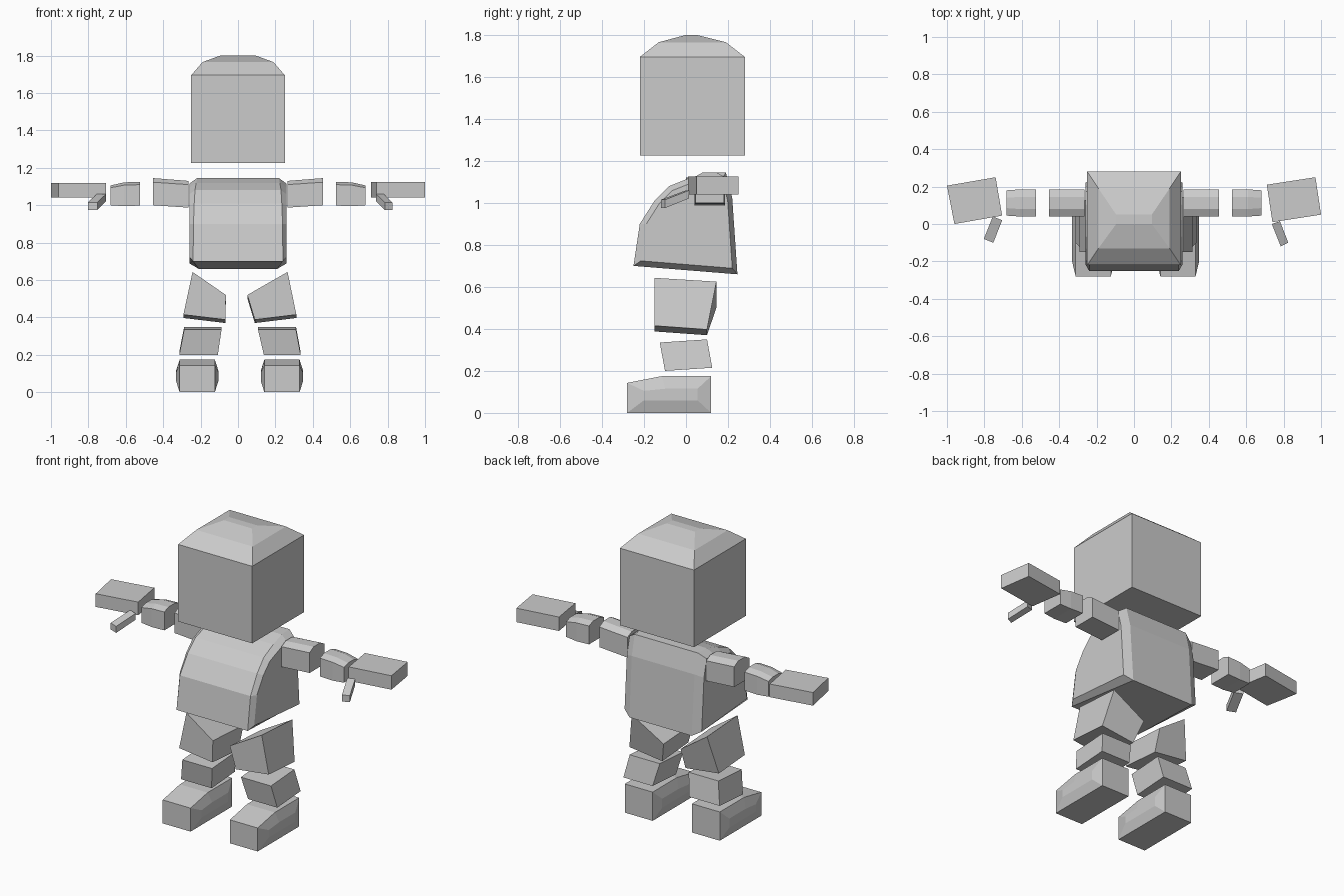
import bpy
import bmesh

if "Cube" in bpy.data.objects:
    bpy.data.objects.remove(bpy.data.objects["Cube"])

grey = bpy.data.materials.new("plain grey")
grey.diffuse_color = (0.6, 0.6, 0.6, 1)
grey.use_nodes = True
grey.node_tree.nodes["Principled BSDF"].inputs["Base Color"].default_value = grey.diffuse_color


def loft(name, rings):
    """Skin a stack of equal-sized point loops and cap both ends."""
    bm = bmesh.new()
    loops = [[bm.verts.new(p) for p in ring] for ring in rings]
    n = len(loops[0])
    for a, b in zip(loops, loops[1:]):
        for i in range(n):
            j = (i + 1) % n
            bm.faces.new((a[i], a[j], b[j], b[i]))
    bm.faces.new(loops[0])
    bm.faces.new(loops[-1])
    bmesh.ops.recalc_face_normals(bm, faces=bm.faces)
    mesh = bpy.data.meshes.new(name)
    bm.to_mesh(mesh)
    bm.free()
    mesh.materials.append(grey)
    obj = bpy.data.objects.new(name, mesh)
    bpy.context.collection.objects.link(obj)
    return obj


def rect(x, y0, y1, z):
    return [(-x, y0, z), (x, y0, z), (x, y1, z), (-x, y1, z)]


# Head: cube with a stepped hipped crown
loft("head", [rect(0.25, -0.22, 0.28, 1.225),
              rect(0.25, -0.22, 0.28, 1.695),
              rect(0.19, -0.13, 0.19, 1.765),
              rect(0.095, 0.0, 0.05, 1.8)])

# Torso: curved side profile with bevelled side panels
profile = [(-0.25, 0.70), (-0.22, 0.90), (-0.15, 1.01), (-0.08, 1.08),
           (0.02, 1.12), (0.11, 1.145), (0.19, 1.145), (0.22, 1.025), (0.245, 0.66)]


def torso_edge(side):
    return [(side * (0.225 - 0.06 * y), y, z) for y, z in profile]


def torso_panel(side):
    k = 0.88
    return [(side * 0.26, 0.04 + (y - 0.04) * k, 0.9 + (z - 0.9) * k) for y, z in profile]


loft("torso", [torso_panel(-1), torso_edge(-1), torso_edge(1), torso_panel(1)])


# Arms: segments with chamfered tops, narrowing towards the hand
def arm_ring(x, y0, y1, z0, z1, c):
    return [(x, y0, z0), (x, y1, z0), (x, y1, z1 - c), (x, y1 - 0.04, z1),
            (x, y0 + 0.04, z1), (x, y0, z1 - c)]


for label, s in (("left", -1), ("right", 1)):
    loft(label + "_upper_arm", [arm_ring(s * 0.265, 0.04, 0.185, 0.987, 1.13, 0.02),
                                arm_ring(s * 0.455, 0.04, 0.185, 1.0, 1.145, 0.022)])
    loft(label + "_forearm", [arm_ring(s * 0.525, 0.04, 0.185, 0.998, 1.125, 0.015),
                              arm_ring(s * 0.61, 0.04, 0.185, 0.995, 1.122, 0.015),
                              arm_ring(s * 0.683, 0.045, 0.18, 1.0, 1.105, 0.012)])


# Hands: slabs turned slightly in plan
def slab(name, corners, z0, z1):
    loft(name, [[(x, y, z) for x, y in corners] for z in (z0, z1)])


slab("right_hand", [(0.71, 0.21), (0.97, 0.25), (1.0, 0.05), (0.74, 0.01)], 1.04, 1.125)
slab("left_hand", [(-0.74, 0.25), (-1.0, 0.205), (-0.96, 0.0), (-0.705, 0.045)], 1.04, 1.12)


# Thumbs: small bars sloping forward and down
def thumb(name, base, tip):
    rings = []
    for (xa, ya, xb, yb), top, bottom in ((base, 1.06, 1.022), (tip, 1.015, 0.975)):
        rings.append([(xa, ya, bottom), (xb, yb, bottom), (xb, yb, top), (xa, ya, top)])
    loft(name, rings)


thumb("left_thumb", (-0.755, 0.04, -0.705, 0.02), (-0.803, -0.08, -0.752, -0.10))
thumb("right_thumb", (0.737, 0.0, 0.78, 0.015), (0.785, -0.12, 0.825, -0.10))


# Legs: front outline (two top points, then two bottom points) pushed backwards
def leg_block(name, outline, y_top, y_bottom, drop):
    ys = (y_top, y_top, y_bottom, y_bottom)
    loft(name, [[(x, y[0], z) for (x, z), y in zip(outline, ys)],
                [(x, y[1], z + drop) for (x, z), y in zip(outline, ys)]])


thigh_top, thigh_bottom = (-0.15, 0.145), (-0.15, 0.10)
leg_block("right_thigh", [(0.265, 0.643), (0.05, 0.52), (0.09, 0.388), (0.312, 0.415)],
          thigh_top, thigh_bottom, -0.018)
leg_block("left_thigh", [(-0.243, 0.643), (-0.065, 0.52), (-0.067, 0.388), (-0.292, 0.415)],
          thigh_top, thigh_bottom, -0.018)

shin_top, shin_bottom = (-0.125, 0.10), (-0.10, 0.125)
leg_block("right_shin", [(0.31, 0.335), (0.107, 0.335), (0.138, 0.2), (0.335, 0.2)],
          shin_top, shin_bottom, 0.015)
leg_block("left_shin", [(-0.288, 0.335), (-0.088, 0.335), (-0.108, 0.2), (-0.314, 0.2)],
          shin_top, shin_bottom, 0.015)

# Feet: sloped toe and raised panels on both sides
sole = [(-0.28, 0.0), (-0.28, 0.143), (-0.115, 0.175), (0.12, 0.175), (0.12, 0.0)]
panel = [(-0.20, 0.06), (-0.20, 0.105), (-0.10, 0.115), (0.055, 0.115), (0.055, 0.06)]
for label, cx in (("left", -0.218), ("right", 0.235)):
    loft(label + "_foot", [[(cx + dx, y, z) for y, z in outline] for dx, outline in
                           ((-0.113, panel), (-0.094, sole), (0.094, sole), (0.113, panel))])
